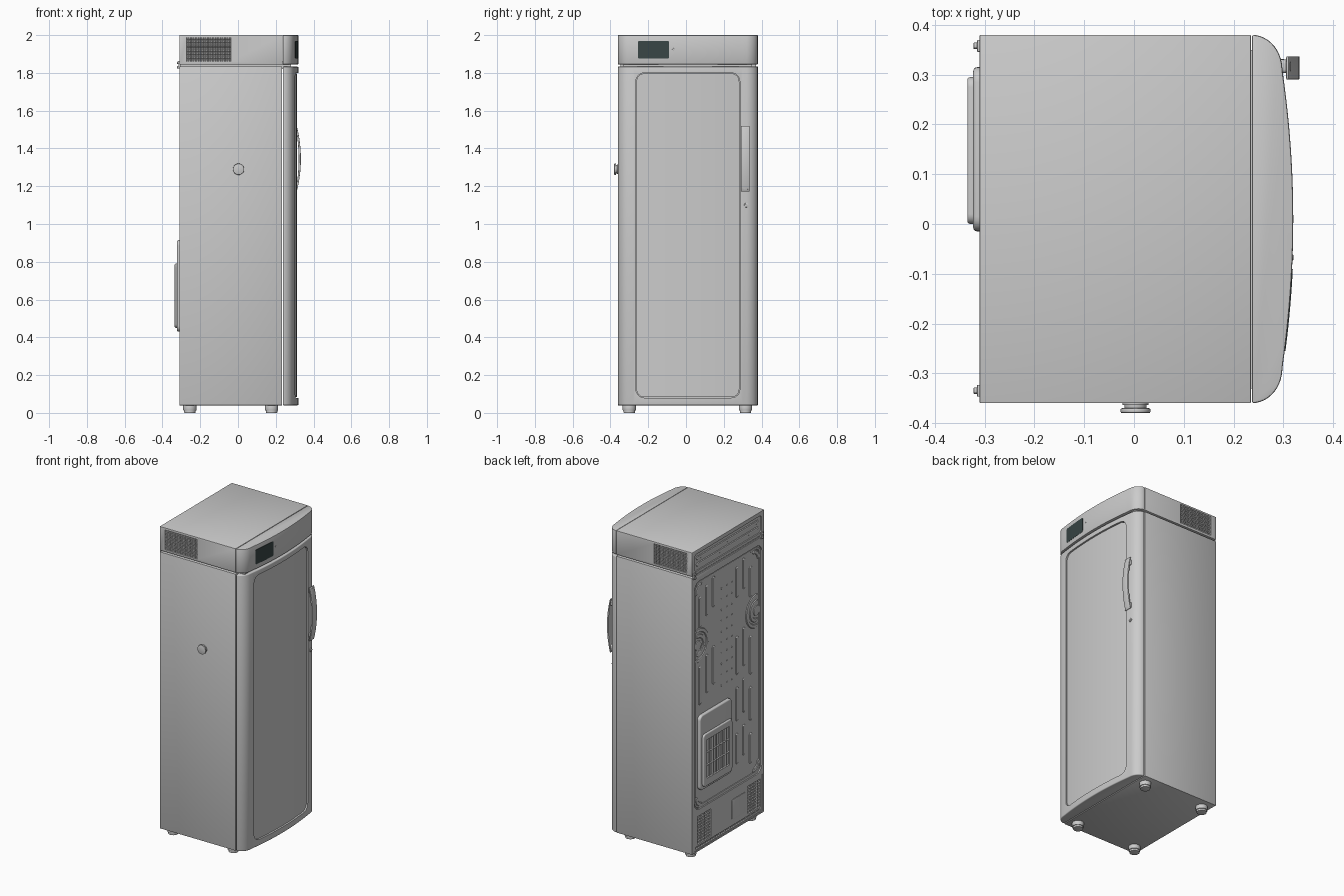
import bpy, bmesh
from math import sin, cos, radians, pi
from mathutils import Matrix

if "Cube" in bpy.data.objects:
    bpy.data.objects.remove(bpy.data.objects["Cube"])

def link(name, me):
    ob = bpy.data.objects.new(name, me)
    bpy.context.collection.objects.link(ob)
    return ob

def from_bm(name, bm):
    me = bpy.data.meshes.new(name)
    bm.to_mesh(me)
    bm.free()
    return link(name, me)

def apply_mod(ob, mod):
    bpy.context.view_layer.objects.active = ob
    bpy.ops.object.modifier_apply(modifier=mod.name)

def prism(name, pts, axis, lo, hi, bevel=0, seg=2):
    put = {'x': lambda a, b, h: (h, a, b), 'y': lambda a, b, h: (a, h, b),
           'z': lambda a, b, h: (a, b, h)}[axis]
    bm = bmesh.new()
    rings = [[bm.verts.new(put(a, b, h)) for a, b in pts] for h in (lo, hi)]
    n = len(pts)
    for r in rings:
        bm.faces.new(r)
    for i in range(n):
        j = (i + 1) % n
        bm.faces.new((rings[0][i], rings[0][j], rings[1][j], rings[1][i]))
    bmesh.ops.recalc_face_normals(bm, faces=bm.faces)
    ob = from_bm(name, bm)
    if bevel:
        m = ob.modifiers.new("bevel", 'BEVEL')
        m.width, m.segments, m.limit_method, m.angle_limit = bevel, seg, 'ANGLE', radians(40)
        apply_mod(ob, m)
    return ob

def rect(a0, a1, b0, b1):
    return [(a0, b0), (a1, b0), (a1, b1), (a0, b1)]

def rrect(a0, a1, b0, b1, r, n=6):
    corners = [(a1 - r, b0 + r, -90), (a1 - r, b1 - r, 0), (a0 + r, b1 - r, 90), (a0 + r, b0 + r, 180)]
    return [(a + r * cos(radians(s + 90 * i / n)), b + r * sin(radians(s + 90 * i / n)))
            for a, b, s in corners for i in range(n + 1)]

def disc(a, b, r, n=32):
    return [(a + r * cos(2 * pi * i / n), b + r * sin(2 * pi * i / n)) for i in range(n)]

def boolean(ob, cutter, op='DIFFERENCE'):
    cutter.hide_render = True
    m = ob.modifiers.new("bool", 'BOOLEAN')
    m.operation, m.object, m.solver = op, cutter, 'EXACT'
    apply_mod(ob, m)
    bpy.data.objects.remove(cutter)

def grille(name, host, side, u0, u1, z0, z1, cols, rows, bar, surf, depth=.006):
    # window cut into the host, filled with a plate of pockets
    axis = side[1]
    boolean(host, prism("cut", rect(u0, u1, z0, z1), axis, *sorted((surf * 1.1, surf - depth * 1.5 * (1 if surf > 0 else -1)))))
    bm = bmesh.new()
    bmesh.ops.create_grid(bm, x_segments=cols, y_segments=rows, size=.5)
    bmesh.ops.scale(bm, vec=(u1 - u0, z1 - z0, 1), verts=bm.verts)
    bmesh.ops.inset_individual(bm, faces=bm.faces[:], thickness=bar / 2, depth=-depth)
    turn = {'-y': 0, '+y': pi, '-x': -pi / 2}[side]
    c = ((u0 + u1) / 2, surf) if axis == 'y' else (surf, (u0 + u1) / 2)
    bm.transform(Matrix.Translation((*c, (z0 + z1) / 2)) @ Matrix.Rotation(turn, 4, 'Z')
                 @ Matrix.Rotation(pi / 2, 4, 'X'))
    return from_bm(name, bm)

def ridges(name, paths, x, r, closed=False):
    # flattened embossed beads on the back, paths in (y, z)
    cu = bpy.data.curves.new(name, 'CURVE')
    cu.dimensions, cu.bevel_depth, cu.bevel_resolution, cu.use_fill_caps = '3D', r, 2, True
    for p in paths:
        s = cu.splines.new('POLY')
        s.points.add(len(p) - 1)
        for q, (y, z) in zip(s.points, p):
            q.co = (0, y, z, 1)
        s.use_cyclic_u = closed
        if not closed:
            s.points[0].radius = s.points[-1].radius = .35
    tmp = link("tmp", cu)
    ob = link(name, bpy.data.meshes.new_from_object(tmp))
    bpy.data.objects.remove(tmp)
    ob.location.x, ob.scale.x = x, .5
    return ob

def pill(y, z0, z1, e=.008):
    return [(y, z0), (y, z0 + e), (y, z1 - e), (y, z1)]

def arc(y, z, r, a0, a1, n=14):
    return [(y + r * cos(radians(a0 + (a1 - a0) * i / n)), z + r * sin(radians(a0 + (a1 - a0) * i / n)))
            for i in range(n + 1)]

CY, BACK = .01, -.31
def front(off=0):
    # bowed front plan with rounded corners
    half = [(.237 + .061 * cos(radians(a)), .30 + .07 * sin(radians(a))) for a in range(90, 4, -8)]
    bow = [(.32 - .022 * (t / .3) ** 2, t) for t in [.29 - .58 * i / 24 for i in range(25)]]
    pts = half + bow + [(x, -t) for x, t in reversed(half)]
    return [(x - off, t + CY) for x, t in pts]

# cabinet with recessed back
cabinet = prism("cabinet", rect(BACK, .234, -.36, .38), 'z', .04, 1.835, .002)
boolean(cabinet, prism("cut", rrect(-.335, .355, .31, 1.79, .05), 'x', -.4, BACK + .008))
boolean(cabinet, prism("cut", rrect(-.34, .36, .05, .295, .008), 'x', -.4, BACK + .003))
LP = BACK + .003
grille("lower_grille_a", cabinet, '-x', .18, .32, .085, .265, 4, 10, .007, LP)
grille("lower_grille_b", cabinet, '-x', -.325, -.195, .085, .265, 4, 10, .007, LP)
grille("lower_slot_row", cabinet, '-x', -.32, .34, .058, .073, 26, 1, .008, LP)
prism("lower_hatch", rrect(-.17, -.03, .11, .24, .01), 'x', LP - .003, LP + .01, .001)

# head: rear box, front cap and shadow gap
head = prism("head_rear", rect(BACK, .235, -.36, .38), 'z', 1.845, 2, .002)
boolean(head, prism("cut", rrect(-.33, .35, 1.865, 1.975, .015), 'x', -.4, BACK + .007))
grille("vent_grille_front", head, '-y', -.272, -.038, 1.86, 1.988, 26, 14, .004, -.36)
grille("vent_grille_rear", head, '+y', -.272, -.038, 1.86, 1.988, 26, 14, .004, .38)
prism("head_cap", front(), 'z', 1.845, 2, .004)
prism("gap_filler", rect(BACK + .006, .28, -.33, .35), 'z', 1.82, 1.86)
ridges("head_back_ribs", [[(-.31, z), (-.30, z), (.32, z), (.33, z)] for z in (1.9, 1.942)], BACK + .007, .012)

# display following the bowed front
screen = prism("display_screen", rrect(-.255, -.09, 1.875, 1.97, .01), 'x', .28, .36)
boolean(screen, prism("cut", front(-.0015), 'z', 1.7, 2.1), 'INTERSECT')
mat = bpy.data.materials.new("dark_glass")
mat.diffuse_color = (.04, .06, .06, 1)
mat.use_nodes = True
mat.node_tree.nodes["Principled BSDF"].inputs["Base Color"].default_value = mat.diffuse_color
screen.data.materials.clear()
screen.data.materials.append(mat)
for p in screen.data.polygons:
    p.material_index = 0
prism("indicator", disc(-.067, 1.925, .006, 16), 'x', .30, .32, .001)

# door with sunken panel
door = prism("door", front(), 'z', .04, 1.833, .006, 3)
boolean(door, prism("cut", rrect(-.265, .285, .08, 1.80, .045), 'x', .265, .4))
panel = prism("door_panel", rrect(-.262, .282, .083, 1.797, .042), 'x', .255, .36)
boolean(panel, prism("cut", front(.008), 'z', 0, 2), 'INTERSECT')

# handle and lock
us = [-1 + i / 8 for i in range(17)]
bow = [(.333 - .022 * u * u, 1.345 + .175 * u) for u in us]
bow += [(.321 - .016 * u * u, 1.345 + .172 * u) for u in reversed(us)]
prism("handle_grip", bow, 'y', .29, .337, .003)
for z in (1.2, 1.49):
    prism("handle_post", rrect(.303, .33, z - .018, z + .018, .008), 'x', .28, .315, .001)
prism("lock", disc(.32, 1.1, .012), 'x', .28, .302, .002)
prism("lock_core", disc(.32, 1.1, .006, 20), 'x', .28, .304, .001)

# access port plug on the side
prism("port_stem", disc(.003, 1.29, .022), 'y', -.372, -.35, .001)
prism("port_flange", disc(.003, 1.29, .026), 'y', -.364, -.355, .001)
prism("port_cap", disc(.003, 1.29, .03), 'y', -.38, -.37, .003)

# feet
for x in (-.255, .178):
    for y in (-.30, .315):
        prism("foot", disc(x, y, .035), 'z', .012, .041, .003)
        prism("foot_pad", disc(x, y, .03), 'z', 0, .015, .002)

# rear hinge brackets
for y in (-.335, .358):
    prism("rear_bracket", rect(y - .012, y + .012, 1.822, 1.862), 'x', -.315, -.305, .001)
    for z in (1.83, 1.853):
        prism("bracket_bolt", disc(y, z, .007, 6), 'x', -.322, -.31, .001)

# embossed back sheet
X = BACK + .008
low, mid, top = (.42, .62), (1.0, 1.25), (1.5, 1.7)
pills = [pill(y, a + d, b + d) for y, d in ((.29, -.02), (.22, .03), (.15, .06)) for a, b in (mid, top)]
for y, d in ((-.09, .03), (-.16, .06), (-.23, -.02)):
    pills += [pill(y, a + d, b + d) for a, b in (low, (.7, .92), mid, top)]
pills += [arc(y, z, .06, s, s + 90) for y, z, s in
          ((.27, 1.70, 0), (-.25, 1.70, 90), (-.25, .40, 180), (.27, .39, 270))]
ridges("back_beads", pills, X, .013)
for y, s in ((.31, 180), (-.29, 0)):
    ridges("back_dish_rings", [arc(y, 1.37, r, s - 105, s + 105) for r in (.06, .098)], X, .013)
    prism("back_dish_boss", disc(y, 1.37, .032), 'x', X - .005, X + .01, .003)
ridges("back_border", [rrect(-.322, .342, .323, 1.777, .045)], X, .008, True)
for i in range(10):
    for y in (.07, .01, -.04):
        prism("back_stud", disc(y, 1.02 + i * .07, .005, 8), 'x', X - .003, X + .005)

# compressor cover
prism("cover_base", rrect(-.015, .315, .43, .915, .03), 'x', -.323, -.295, .008, 3)
cover = prism("cover_box", rrect(.0, .295, .45, .79, .02), 'x', -.335, -.31, .006, 3)
grille("cover_slots", cover, '-x', .03, .265, .50, .75, 7, 3, .014, -.335)

for ob in bpy.context.scene.objects:
    ob.select_set(ob.type == 'MESH')
bpy.context.view_layer.objects.active = cabinet
bpy.ops.object.shade_smooth_by_angle(angle=radians(32))
